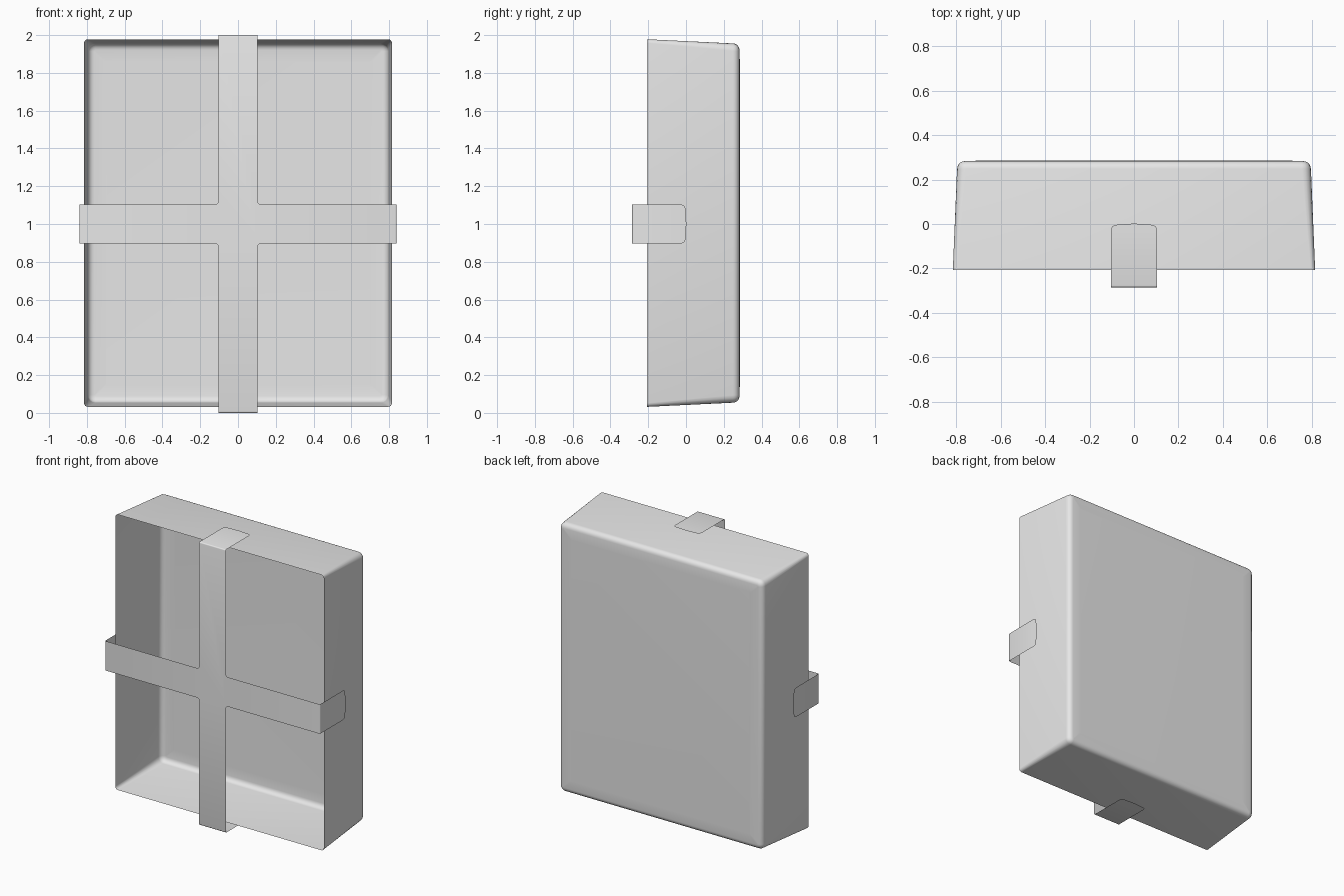
import bpy, bmesh, math

if "Cube" in bpy.data.objects:
    bpy.data.objects.remove(bpy.data.objects["Cube"])

grey = bpy.data.materials.new("light_grey")
grey.diffuse_color = (0.8, 0.8, 0.8, 1)
grey.use_nodes = True
grey.node_tree.nodes["Principled BSDF"].inputs["Base Color"].default_value = grey.diffuse_color


def finish(bm, name):
    mesh = bpy.data.meshes.new(name)
    bm.to_mesh(mesh)
    bm.free()
    obj = bpy.data.objects.new(name, mesh)
    bpy.context.collection.objects.link(obj)
    mesh.materials.append(grey)
    bpy.ops.object.select_all(action='DESELECT')
    bpy.context.view_layer.objects.active = obj
    obj.select_set(True)
    bpy.ops.object.shade_smooth_by_angle(angle=math.radians(40))
    return obj


def ring(bm, y, hx, hz, r, steps=4, cz=1.005):
    """Rounded rectangle of vertices in the xz plane."""
    verts = []
    for q, (sx, sz) in enumerate([(1, 1), (-1, 1), (-1, -1), (1, -1)]):
        for i in range(steps + 1):
            a = math.pi / 2 * (q + i / steps)
            verts.append(bm.verts.new((sx * (hx - r) + r * math.cos(a), y,
                                       cz + sz * (hz - r) + r * math.sin(a))))
    return verts


# Open-fronted tray: thin tapered walls rolling over into the back panel
bm = bmesh.new()
R = 0.035
rings = [ring(bm, -0.206, 0.815, 0.973, 0.02)]
for i in range(6):
    a = math.pi / 2 * i / 5
    inset = R * (1 - math.cos(a))
    rings.append(ring(bm, 0.248 + R * math.sin(a),
                      0.796 - inset, 0.951 - inset, 0.04 - inset * 0.9))
rings.append(ring(bm, 0.285, 0.70, 0.855, 0.005))
for a, b in zip(rings, rings[1:]):
    for i in range(len(a)):
        j = (i + 1) % len(a)
        bm.faces.new((a[i], a[j], b[j], b[i]))
bm.faces.new(rings[-1])
bmesh.ops.recalc_face_normals(bm, faces=bm.faces)
finish(bm, "open_tray")

# Cross-shaped strap with four end tabs folded backwards
bm = bmesh.new()
W, FRONT, FILLET = 0.104, -0.285, 0.018
lengths = [0.84, 1.0, 0.84, 1.0]
outline, folds = [], []
for k, length in enumerate(lengths):
    c, s = round(math.cos(k * math.pi / 2)), round(math.sin(k * math.pi / 2))

    def put(u, v, y):
        return bm.verts.new((u * c - v * s, y, 1 + u * s + v * c))

    # arm end, then rounded inner corner to the next arm
    ends = [put(length, -W, FRONT), put(length, W, FRONT)]
    outline += ends
    for i in range(5):
        a = math.pi / 2 * i / 4
        outline.append(put(W + FILLET * (1 - math.sin(a)),
                           W + FILLET * (1 - math.cos(a)), FRONT))
    # tab with softened, slightly bowed end
    tab = [(W, -0.03), (W * 0.95, -0.011), (W * 0.82, -0.004), (0, 0.002),
           (-W * 0.82, -0.004), (-W * 0.95, -0.011), (-W, -0.03)]
    bm.faces.new(ends + [put(length, v, y) for v, y in tab])
    folds.append(tuple(ends))
bm.faces.new(outline)
bmesh.ops.recalc_face_normals(bm, faces=bm.faces)
edges = [bm.edges.get(pair) for pair in folds]
bmesh.ops.bevel(bm, geom=edges, offset=0.008, segments=3, profile=0.5,
                affect='EDGES')
finish(bm, "cross_strap")
